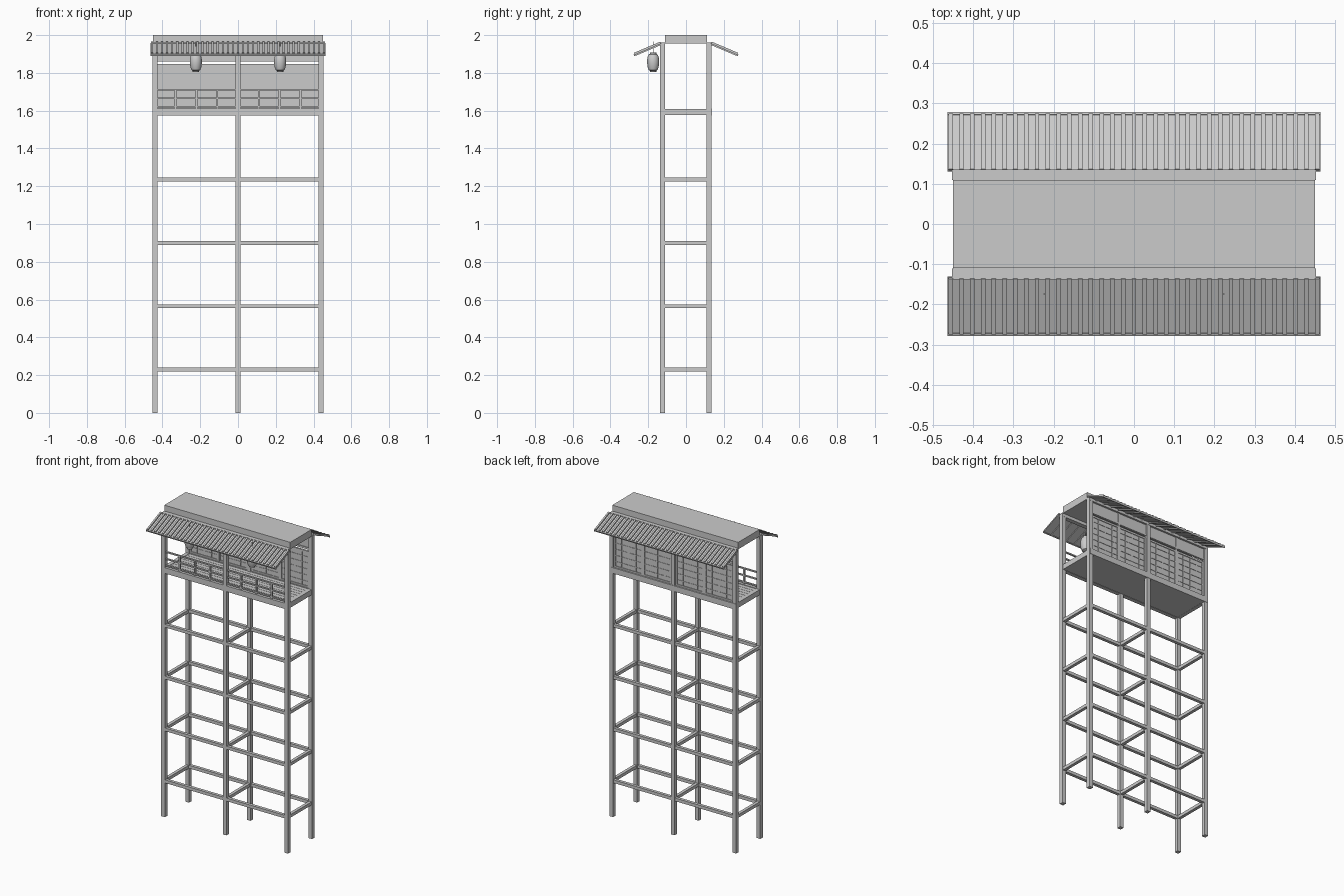
import bpy, bmesh, math
from mathutils import Matrix, Vector

if "Cube" in bpy.data.objects:
    bpy.data.objects.remove(bpy.data.objects["Cube"])


def boxes(name, items, matrix=None):
    """One object made of boxes given as (x0, x1, y0, y1, z0, z1)."""
    bm = bmesh.new()
    for x0, x1, y0, y1, z0, z1 in items:
        m = Matrix.Translation(((x0 + x1) / 2, (y0 + y1) / 2, (z0 + z1) / 2))
        m = m @ Matrix.Diagonal((x1 - x0, y1 - y0, z1 - z0, 1))
        bmesh.ops.create_cube(bm, size=1, matrix=m)
    if matrix:
        bm.transform(matrix)
    me = bpy.data.meshes.new(name)
    bm.to_mesh(me)
    bm.free()
    ob = bpy.data.objects.new(name, me)
    bpy.context.collection.objects.link(ob)
    return ob


def lathe(name, profile, loc, seg=16):
    """Revolve (radius, z) points about z."""
    bm = bmesh.new()
    vs = [bm.verts.new((r, 0, z)) for r, z in profile]
    es = [bm.edges.new(p) for p in zip(vs, vs[1:])]
    bmesh.ops.spin(bm, geom=vs + es, axis=(0, 0, 1), cent=(0, 0, 0),
                   angle=2 * math.pi, steps=seg)
    bmesh.ops.remove_doubles(bm, verts=bm.verts, dist=1e-5)
    bmesh.ops.recalc_face_normals(bm, faces=bm.faces)
    me = bpy.data.meshes.new(name)
    bm.to_mesh(me)
    bm.free()
    ob = bpy.data.objects.new(name, me)
    ob.location = loc
    bpy.context.collection.objects.link(ob)
    return ob


XS, YS, H = (-0.44, 0, 0.44), (-0.124, 0.122), 0.013

# Six tall posts running from the ground to the roof
boxes("posts", [(x - H, x + H, y - H, y + H, 0, 1.96) for x in XS for y in YS])

# Four levels of tie rails, lengthwise and crosswise
rails = []
for z in (0.23, 0.565, 0.9, 1.235):
    for y in YS:
        rails.append((-0.44, 0.44, y - 0.01, y + 0.01, z - 0.01, z + 0.01))
    for x in XS:
        rails.append((x - 0.01, x + 0.01, YS[0], YS[1], z - 0.01, z + 0.01))
boxes("tie_rails", rails)

# Platform: slab, rim and floor boards
boxes("platform", [(-0.44, 0.44, -0.13, 0.13, 1.577, 1.602)])
boxes("platform_rim",
      [(-0.448, 0.448, s * 0.124 - 0.013, s * 0.124 + 0.013, 1.575, 1.612) for s in (-1, 1)] +
      [(s * 0.437 - 0.012, s * 0.437 + 0.012, -0.137, 0.137, 1.576, 1.61) for s in (-1, 1)])
n = 8
boxes("floor_boards", [(-0.43, 0.43, -0.112 + i * 0.028 + 0.001, -0.085 + i * 0.028,
                        1.6, 1.608) for i in range(n)])

# Front railing
boxes("front_railing",
      [(-0.44, 0.44, -0.13, -0.12, z - 0.004, z + 0.004) for z in (1.622, 1.665, 1.71)] +
      [(i * 0.11 - 0.005, i * 0.11 + 0.005, -0.13, -0.119, 1.61, 1.71) for i in range(-3, 4)])

# Roof block and the beams under the eaves
boxes("roof_block", [(-0.45, 0.45, -0.11, 0.11, 1.955, 2.0)])
boxes("top_beams", [(-0.45, 0.45, y - 0.014, y + 0.014, 1.935, 1.962) for y in YS])

# Sloping eaves with ribs, local y runs down the slope
slope = math.radians(23)
for s, label in ((-1, "front"), (1, "back")):
    m = Matrix.Translation((0, s * 0.13, 1.955)) @ Matrix.Rotation(-s * slope, 4, 'X')

    def strip(x0, x1, a, b, z0, z1):
        return (x0, x1, min(s * a, s * b), max(s * a, s * b), z0, z1)

    boxes(label + "_eave", [strip(-0.464, 0.464, 0, 0.158, 0, 0.004),
                            strip(-0.464, 0.464, 0.151, 0.158, -0.004, 0.007)], m)
    boxes(label + "_eave_ribs",
          [strip(i * 0.0268 - 0.0055, i * 0.0268 + 0.0055, 0.002, 0.152, 0.003, 0.012)
           for i in range(-17, 18)], m)
    boxes(label + "_eave_rafters",
          [strip(i * 0.058 - 0.004, i * 0.058 + 0.004, 0, 0.15, -0.006, 0.001)
           for i in range(-7, 8)], m)

# Back wall: four screens with frames and lattice, narrow gap, then transom
sheets, frames, lattice = [], [], []
for x0 in (-0.427, -0.22, 0.013, 0.22):
    x1 = x0 + 0.207
    sheets.append((x0, x1, 0.1195, 0.1225, 1.61, 1.848))
    for x in (x0, x1 - 0.012):
        frames.append((x, x + 0.012, 0.115, 0.127, 1.61, 1.848))
    for z in (1.61, 1.836):
        frames.append((x0, x1, 0.115, 0.127, z, z + 0.012))
    for k in range(1, 4):
        x = x0 + k * 0.207 / 4
        lattice.append((x - 0.002, x + 0.002, 0.117, 0.125, 1.61, 1.848))
    for k in range(1, 6):
        z = 1.61 + k * 0.238 / 6
        lattice.append((x0, x1, 0.117, 0.125, z - 0.002, z + 0.002))
boxes("wall_screens", sheets)
boxes("screen_frames", frames)
boxes("screen_lattice", lattice)
boxes("wall_transom", [(-0.43, 0.43, 0.118, 0.124, 1.862, 1.94),
                       (-0.43, 0.43, 0.114, 0.128, 1.86, 1.872)])
boxes("wall_centre_stiles", [(x - 0.006, x + 0.006, 0.114, 0.128, 1.61, 1.94)
                             for x in (-0.22, 0.22)])

# Two hanging lanterns with cords
profile = [(0, -0.052), (0.017, -0.052), (0.017, -0.046), (0.023, -0.042), (0.029, -0.026),
           (0.032, -0.004), (0.032, 0.012), (0.029, 0.028), (0.023, 0.041),
           (0.017, 0.044), (0.017, 0.052), (0, 0.052)]
for x, label in ((-0.223, "left"), (0.223, "right")):
    ob = lathe(label + "_lantern", profile, (x, -0.174, 1.857))
    bpy.context.view_layer.objects.active = ob
    ob.select_set(True)
    bpy.ops.object.shade_smooth_by_angle(angle=math.radians(35))
    ob.select_set(False)
    boxes(label + "_lantern_cord", [(x - 0.0015, x + 0.0015, -0.1755, -0.1725, 1.905, 1.967)])
